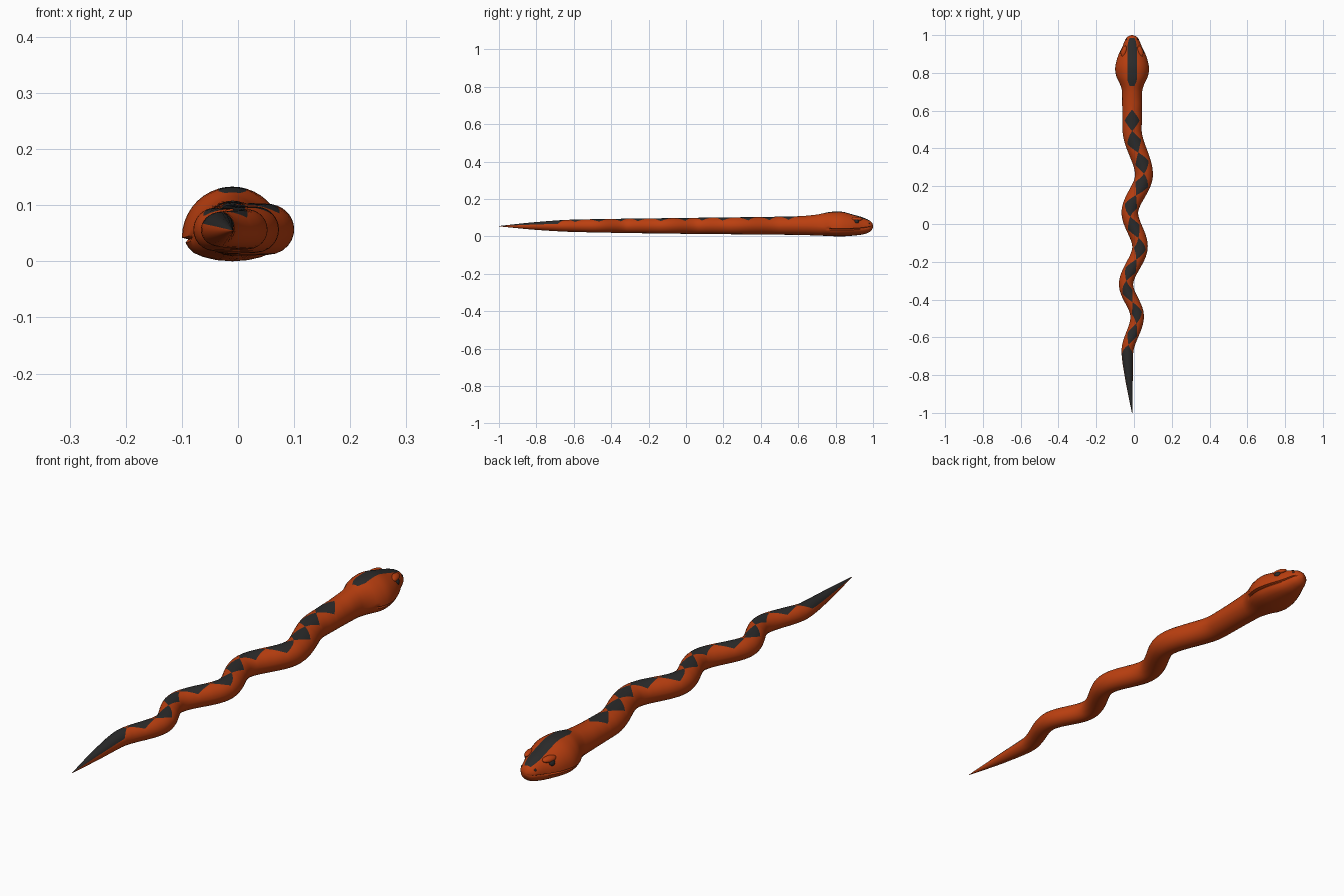
import bpy, bmesh, math
from mathutils import Vector

if "Cube" in bpy.data.objects:
    bpy.data.objects.remove(bpy.data.objects["Cube"])


def material(name, rgb):
    m = bpy.data.materials.new(name)
    m.diffuse_color = (*rgb, 1)
    m.use_nodes = True
    m.node_tree.nodes["Principled BSDF"].inputs["Base Color"].default_value = m.diffuse_color
    return m


ORANGE = material("burnt orange", (0.5, 0.05, 0.005))
DARK = material("charcoal", (0.024, 0.024, 0.024))


def curve(table, y):
    """Smooth monotone interpolation through (y, value) points."""
    if y <= table[0][0]:
        return table[0][1]
    if y >= table[-1][0]:
        return table[-1][1]
    s = [(b[1] - a[1]) / (b[0] - a[0]) for a, b in zip(table, table[1:])]

    def slope(i):
        if i == 0 or i == len(s):
            return s[min(i, len(s) - 1)]
        p, q = s[i - 1], s[i]
        return 0 if p * q <= 0 else 2 * p * q / (p + q)
    i = max(k for k in range(len(s)) if table[k][0] <= y)
    (y0, v0), (y1, v1) = table[i], table[i + 1]
    h = y1 - y0
    t = (y - y0) / h
    return ((2*t**3 - 3*t*t + 1) * v0 + (t**3 - 2*t*t + t) * h * slope(i)
            + (3*t*t - 2*t**3) * v1 + (t**3 - t*t) * h * slope(i + 1))


# Spine sideways path, half width, top, bottom and widest height along y
SPINE = [(-1, -.01), (-.8, -.028), (-.68, -.035), (-.49, .017), (-.32, -.042), (-.12, .032),
         (.06, -.022), (.26, .053), (.5, -.01), (.55, -.01)]
WIDTH = [(-1, .001), (-.9, .012), (-.8, .022), (-.7, .03), (-.6, .034), (-.3, .038), (0, .043),
         (.25, .047), (.6, .052), (.70, .053), (.74, .064), (.78, .083), (.82, .09), (.87, .081),
         (.91, .066), (.94, .051), (.97, .039), (.985, .031), (.995, .018), (1, .003)]
TOP = [(-1, .056), (-.8, .077), (-.6, .09), (0, .099), (.6, .108), (.7, .117), (.78, .132),
       (.82, .133), (.9, .115), (.95, .1), (.98, .086), (.995, .073), (1, .06)]
BOTTOM = [(-1, .054), (-.8, .035), (-.6, .024), (0, .014), (.6, .008), (.75, .003), (.82, 0),
          (.93, .008), (.97, .018), (.985, .026), (.995, .038), (1, .05)]
MIDDLE = [(-1, .055), (.6, .057), (.7, .055), (.8, .042), (.9, .044), (1, .055)]
CAP = [(.73, .012), (.765, .025), (.93, .025), (.97, .019), (.985, .013)]

FIRST, PERIOD, COUNT = .605, .1132, 11
LAST = FIRST - PERIOD * COUNT


def marking(y):
    """Half angle (degrees) of the dark back marking."""
    if y > FIRST + 1e-6:
        return math.degrees(math.asin(min(.8, curve(CAP, y) / curve(WIDTH, y))))
    if y >= LAST:
        u = ((FIRST - y) / PERIOD + 1e-7) % 1
        return .6 + 50 * (1 - abs(2 * u - 1))
    return .6 + 66 * min(1, (LAST - y) / .045)


def is_dark(y):
    return y < FIRST or .73 < y < .985


# Ring positions, from nose to tail
ys = [1, .9985, .995, .99, .985, .978]
ys += [.97 - .015 * i for i in range(16)] + [.73, .715, .70, .67, .64]
ys += [FIRST - PERIOD * i / 8 for i in range(COUNT * 8)]
ys += [LAST, LAST - .015, LAST - .03, LAST - .045]
y_end = ys[-1]
ys += [y_end + (-1 - y_end) * i / 14 for i in range(1, 15)]


def ring(y):
    a = marking(y)
    half = [a * i / 4 for i in range(5)] + [a + (90 - a) * i / 8 for i in range(1, 9)]
    half += [94, 102, 115, 130, 145, 162, 180]
    angles = half + [-t for t in reversed(half[1:-1])]
    side = Vector((1, -(curve(SPINE, y + .004) - curve(SPINE, y - .004)) / .008, 0)).normalized()
    w, zc, zt, zb = (curve(t, y) for t in (WIDTH, MIDDLE, TOP, BOTTOM))
    jaw = min(1, max(0, (y - .755) / .02))          # mouth groove fades in behind the cheeks
    pts = []
    for t in angles:
        inset = {94: .13, 102: .05, 115: .04}.get(abs(t), 0) * jaw
        r = math.radians(t)
        c = math.cos(r)
        z = zc + c * ((zt - zc) if c > 0 else (zc - zb))
        pts.append(Vector((curve(SPINE, y), y, z)) + side * (w * (1 - inset) * math.sin(r)))
    return pts


def finish(bm, name, mats):
    bmesh.ops.recalc_face_normals(bm, faces=bm.faces)
    me = bpy.data.meshes.new(name)
    bm.to_mesh(me)
    bm.free()
    ob = bpy.data.objects.new(name, me)
    bpy.context.collection.objects.link(ob)
    for m in mats:
        me.materials.append(m)
    bpy.ops.object.select_all(action='DESELECT')
    ob.select_set(True)
    bpy.context.view_layer.objects.active = ob
    bpy.ops.object.shade_smooth_by_angle(angle=math.radians(50))
    return ob


# Body and head: one loft whose columns follow the edges of the back markings
bm = bmesh.new()
rings = [[bm.verts.new(p) for p in ring(y)] for y in ys]
n = len(rings[0])
for k in range(len(ys) - 1):
    dark = is_dark((ys[k] + ys[k + 1]) / 2)
    for i in range(n):
        j = (i + 1) % n
        f = bm.faces.new((rings[k][i], rings[k][j], rings[k + 1][j], rings[k + 1][i]))
        f.material_index = 1 if dark and (i < 4 or i >= n - 4) else 0
bm.faces.new(rings[0])
bm.faces.new(rings[-1])
finish(bm, "snake_body", [ORANGE, DARK])


# Brows, eyes and nostrils, mirrored about the head centre line
def pair(name, mat, offset, scale, tilt):
    for s, label in ((-1, "left"), (1, "right")):
        b = bmesh.new()
        bmesh.ops.create_uvsphere(b, u_segments=20, v_segments=12, radius=1)
        ob = finish(b, f"{name}_{label}", [mat])
        ob.location = (-.01 + s * offset[0], offset[1], offset[2])
        ob.scale = scale
        ob.rotation_euler = (0, -s * math.radians(tilt), s * math.radians(16))


pair("brow", ORANGE, (.044, .915, .094), (.014, .03, .010), -25)
pair("eye", DARK, (.053, .912, .083), (.008, .013, .014), 25)
pair("nostril", DARK, (.028, .978, .070), (.004, .005, .005), 20)
